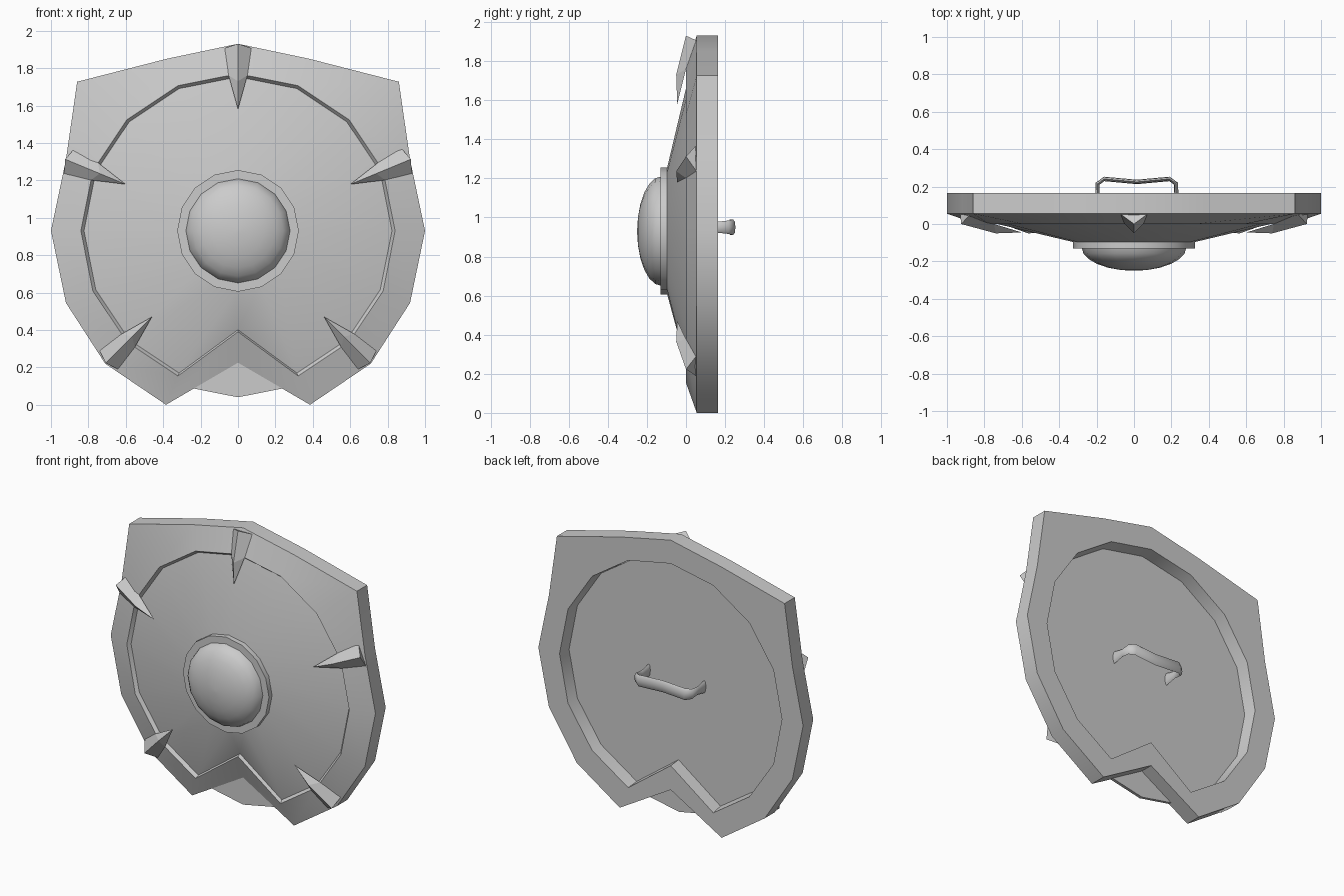
import bpy, bmesh
from math import sin, cos, pi, radians
from mathutils import Vector

if "Cube" in bpy.data.objects:
    bpy.data.objects.remove(bpy.data.objects["Cube"])

CZ = 0.93   # height of the shield centre
N = 16      # sides of the round parts


def make(name, verts, faces, angle=30):
    me = bpy.data.meshes.new(name)
    me.from_pydata(verts, [], faces)
    bm = bmesh.new()
    bm.from_mesh(me)
    bmesh.ops.recalc_face_normals(bm, faces=bm.faces)
    bm.to_mesh(me)
    bm.free()
    ob = bpy.data.objects.new(name, me)
    bpy.context.collection.objects.link(ob)
    if angle:
        bpy.ops.object.select_all(action='DESELECT')
        ob.select_set(True)
        bpy.context.view_layer.objects.active = ob
        bpy.ops.object.shade_smooth_by_angle(angle=radians(angle))
    return ob


def skin(name, rings, angle=30):
    """Joins equal-length closed rings of points and caps both ends."""
    n = len(rings[0])
    verts = [p for r in rings for p in r]
    faces = [(k * n + i, k * n + (i + 1) % n, (k + 1) * n + (i + 1) % n, (k + 1) * n + i)
             for k in range(len(rings) - 1) for i in range(n)]
    faces += [tuple(range(n)), tuple(range((len(rings) - 1) * n, len(rings) * n))]
    return make(name, verts, faces, angle)


def circle(r, n=N):
    return [(r * sin(2 * pi * i / n), r * cos(2 * pi * i / n)) for i in range(n)]


def at(loop, y, s=1.0):
    return [(x * s, y, CZ + z * s) for x, z in loop]


# Shield body: notched inner loop, notched outer outline
inner = circle(0.84)
inner[8] = (0, -0.54)
half = [(0, 1.93), (0.38, 1.85), (0.86, 1.727), (0.92, 1.31), (1, 0.93),
        (0.92, 0.545), (0.71, 0.22), (0.385, 0), (0, 0.225)]
outer = [(x, z - CZ) for x, z in half]
outer += [(-x, z) for x, z in outer[7:0:-1]]
skin("shield_body", [
    at(circle(0.31), -0.1), at(inner, 0.022, 0.98), at(inner, 0.0),
    at(outer, 0.055), at(outer, 0.165), at(inner, 0.165), at(inner, 0.08, 0.985)])

# Round backing plate seen through the notch
skin("backing_plate", [at(circle(0.89), 0.055), at(circle(0.89), 0.075)])

# Central boss: flange and dome
skin("boss_flange", [at(circle(0.325), -0.09), at(circle(0.325), -0.13)])
dome = [at(circle(0.28 * cos(t)), -0.125 - 0.125 * sin(t))
        for t in [radians(a) for a in (0, 15, 30, 45, 60, 75, 88)]]
skin("boss_dome", dome, 40)

# Five spikes around the rim, pointing inward: (radius, sideways, y)
spike = [(0.65, 0, -0.045), (0.80, 0, -0.05), (1.0, 0, 0.0),
         (0.83, 0.05, 0.0), (0.975, 0.075, 0.055),
         (0.83, -0.05, 0.0), (0.975, -0.075, 0.055)]
spike_faces = [(0, 1, 3), (1, 2, 4, 3), (0, 5, 1), (1, 5, 6, 2),
               (2, 6, 4), (0, 3, 5), (3, 4, 6, 5)]
for k, a in enumerate((90, 22.5, 157.5, -45, -135)):
    c, s = cos(radians(a)), sin(radians(a))
    make(f"rim_spike_{k + 1}",
         [(r * c - t * s, y, CZ + r * s + t * c) for r, t, y in spike], spike_faces, 0)

# Back handle: flattened tube along a bent path (x, y, half height)
path = [(-0.195, 0.07, 0.045), (-0.195, 0.16, 0.028), (-0.195, 0.215, 0.034),
        (-0.16, 0.241, 0.04), (0.015, 0.225, 0.04), (0.19, 0.241, 0.04),
        (0.225, 0.215, 0.034), (0.225, 0.16, 0.028), (0.225, 0.07, 0.045)]
rings = []
for i, (x, y, h) in enumerate(path):
    p, q = path[max(i - 1, 0)], path[min(i + 1, len(path) - 1)]
    d = Vector((q[0] - p[0], q[1] - p[1])).normalized()
    rings.append([(x - d.y * 0.012 * u, y + d.x * 0.012 * u, 0.95 + h * v)
                  for u, v in circle(1, 8)])
skin("back_handle", rings, 60)
